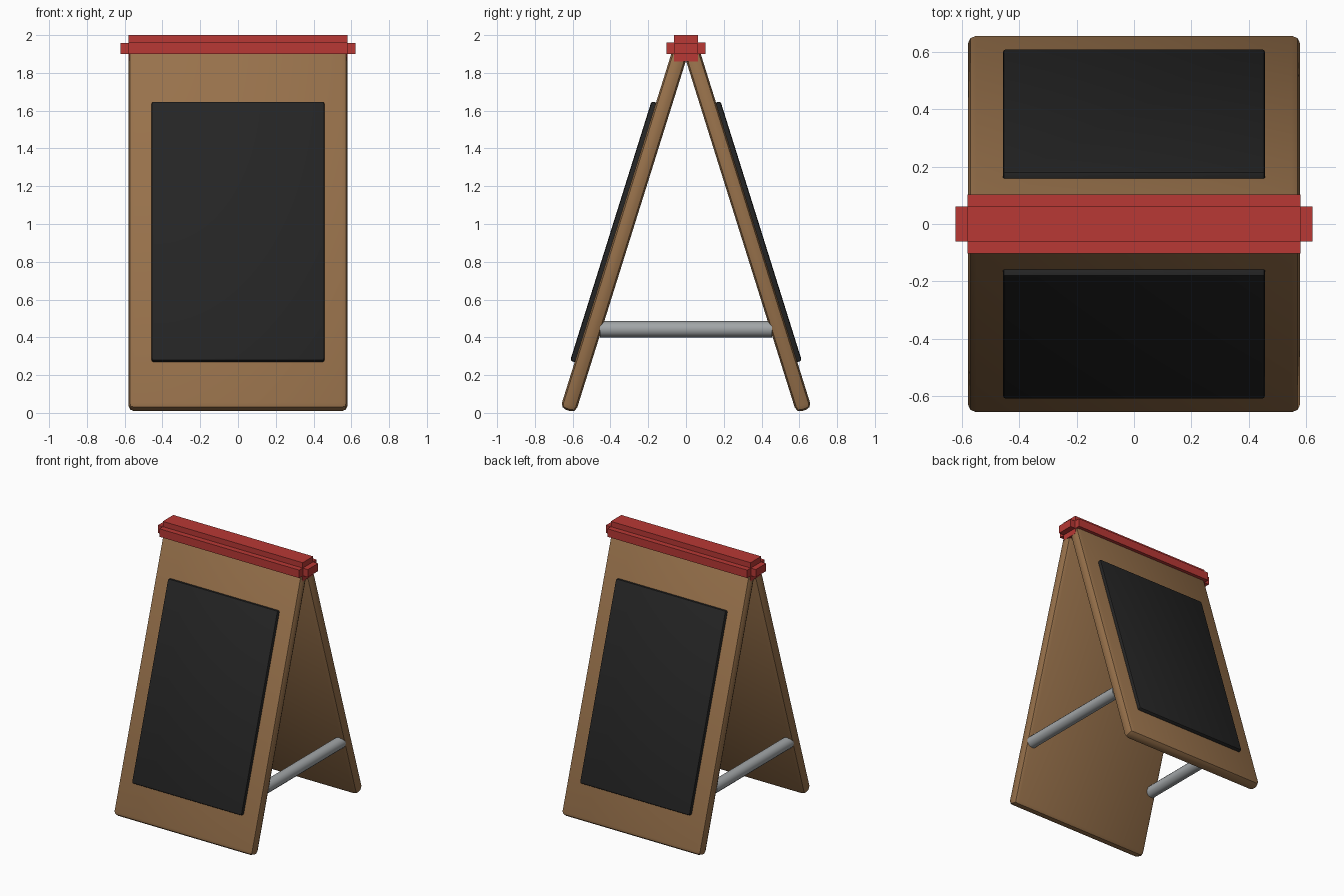
import bpy
import math
from mathutils import Matrix, Vector

cube = bpy.data.objects.get("Cube")
if cube:
    bpy.data.objects.remove(cube, do_unlink=True)


def material(name, rgb):
    m = bpy.data.materials.new(name)
    m.use_nodes = True
    m.diffuse_color = (*rgb, 1)
    m.node_tree.nodes["Principled BSDF"].inputs["Base Color"].default_value = (*rgb, 1)
    return m


WOOD = material("brown wood", (0.31, 0.165, 0.07))
SLATE = material("black slate", (0.018, 0.018, 0.018))
RED = material("red paint", (0.48, 0.04, 0.035))
METAL = material("grey metal", (0.36, 0.38, 0.39))


def finish(name, mat, bevel=0, segments=2):
    ob = bpy.context.object
    ob.name = name
    ob.data.materials.append(mat)
    if bevel:
        bpy.ops.object.transform_apply(location=False, rotation=False, scale=True)
        mod = ob.modifiers.new("Bevel", 'BEVEL')
        mod.width = bevel
        mod.segments = segments
        bpy.ops.object.modifier_apply(modifier=mod.name)
        bpy.ops.object.shade_smooth_by_angle(angle=math.radians(40))
    return ob


def box(name, size, loc, mat, tilt=0, bevel=0):
    bpy.ops.mesh.primitive_cube_add(size=1, location=loc, rotation=(tilt, 0, 0))
    bpy.context.object.scale = size
    return finish(name, mat, bevel)


# Two leaning panels, each with a raised writing board on its outer face
LEAN = math.radians(17.4)
THICK = 0.085
LENGTH = 2.02
for label, side in (("front", -1), ("back", 1)):
    tilt = side * LEAN
    rot = Matrix.Rotation(tilt, 3, 'X')
    foot = Vector((0, side * 0.625, 0.013))
    box(label + "_panel", (1.16, THICK, LENGTH),
        foot + rot @ Vector((0, 0, LENGTH / 2)), WOOD, tilt, 0.03)
    box(label + "_board", (0.915, 0.05, 1.44),
        foot + rot @ Vector((0, side * THICK / 2, 0.975)), SLATE, tilt, 0.012)

# Top cap: a tall core, a wide flange and protruding end pegs
box("cap_core", (1.162, 0.125, 0.14), (0, 0, 1.93), RED)
box("cap_flange", (1.162, 0.207, 0.06), (0, 0, 1.93), RED)
box("cap_pegs", (1.245, 0.122, 0.058), (0, 0, 1.93), RED)

# Spreader bars joining the panels near each side edge
for label, x in (("left", 0.535), ("right", -0.535)):
    bpy.ops.mesh.primitive_cylinder_add(vertices=12, radius=0.043, depth=0.91,
                                        location=(x, 0, 0.443),
                                        rotation=(math.pi / 2, 0, 0))
    finish(label + "_spreader_bar", METAL)
    bpy.ops.object.shade_smooth_by_angle(angle=math.radians(40))
